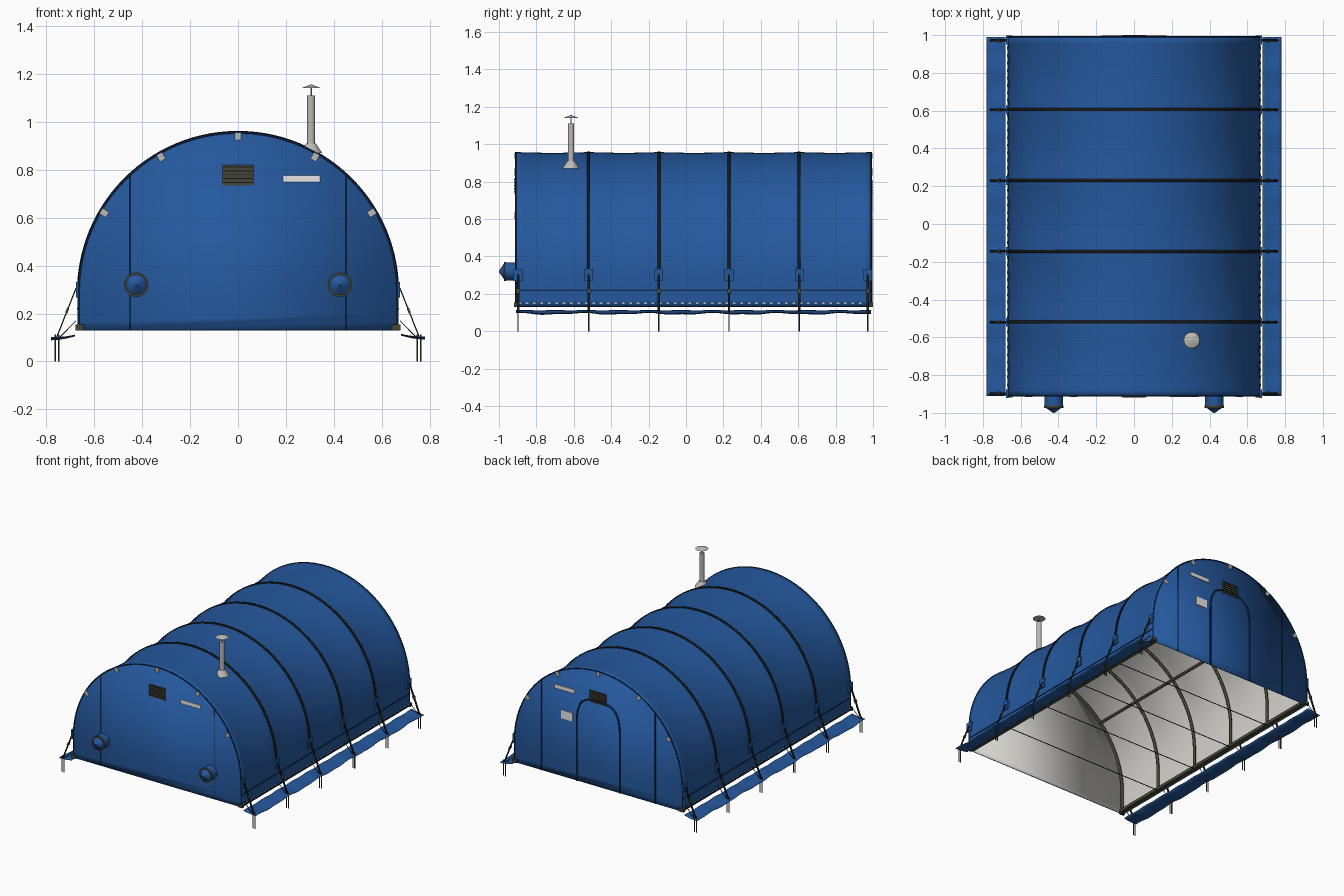
import bpy, bmesh, math
from mathutils import Matrix, Vector

cube = bpy.data.objects.get("Cube")
if cube:
    bpy.data.objects.remove(cube, do_unlink=True)

R, CZ, BASE = 0.668, 0.29, 0.13          # arch radius, arch centre height, hem height
FRONT, BACK = -0.91, 0.99
RIBS = [-0.52, -0.145, 0.23, 0.605]
STATIONS = [FRONT] + RIBS + [BACK]


def material(name, r, g, b):
    m = bpy.data.materials.new(name)
    m.use_nodes = True
    m.diffuse_color = (r, g, b, 1)
    bsdf = next(n for n in m.node_tree.nodes if n.type == 'BSDF_PRINCIPLED')
    bsdf.inputs["Base Color"].default_value = (r, g, b, 1)
    bsdf.inputs["Roughness"].default_value = 0.7
    return m


BLUE = material("blue fabric", 0.018, 0.098, 0.34)
NAVY = material("dark blue seam", 0.006, 0.025, 0.09)
LINER = material("pale liner", 0.68, 0.67, 0.63)
BLACK = material("black webbing", 0.01, 0.01, 0.01)
OLIVE = material("olive metal", 0.06, 0.06, 0.04)
STEEL = material("grey steel", 0.5, 0.49, 0.46)
WHITE = material("white plate", 0.8, 0.8, 0.8)


def finish(name, bm, *mats):
    me = bpy.data.meshes.new(name)
    bm.to_mesh(me)
    bm.free()
    for m in mats:
        me.materials.append(m)
    me.shade_smooth()
    me.set_sharp_from_angle(angle=math.radians(35))
    ob = bpy.data.objects.new(name, me)
    bpy.context.collection.objects.link(ob)
    return ob


def thicken(ob, t, inner=0):
    mod = ob.modifiers.new("thickness", 'SOLIDIFY')
    mod.thickness, mod.offset, mod.material_offset = t, -1, inner
    return ob


def grid(name, fn, nu, nv, *mats):
    bm = bmesh.new()
    v = [[bm.verts.new(fn(i / nu, j / nv)) for j in range(nv + 1)] for i in range(nu + 1)]
    for i in range(nu):
        for j in range(nv):
            bm.faces.new((v[i][j], v[i][j + 1], v[i + 1][j + 1], v[i + 1][j]))
    return finish(name, bm, *mats)


def box(name, centre, size, mat, turn=0):
    bm = bmesh.new()
    bmesh.ops.create_cube(bm, size=1, matrix=Matrix.Translation(centre)
                          @ Matrix.Rotation(turn, 4, 'Y') @ Matrix.Diagonal((*size, 1)))
    return finish(name, bm, mat)


def cone(name, start, end, r1, r2, mat):
    a, b = Vector(start), Vector(end)
    bm = bmesh.new()
    rot = (b - a).to_track_quat('Z', 'Y').to_matrix().to_4x4()
    bmesh.ops.create_cone(bm, cap_ends=True, segments=24, radius1=r1, radius2=r2,
                          depth=(b - a).length, matrix=Matrix.Translation((a + b) / 2) @ rot)
    return finish(name, bm, mat)


def tube(name, pts, r, mat):
    cu = bpy.data.curves.new(name, 'CURVE')
    cu.dimensions, cu.bevel_depth, cu.bevel_resolution, cu.use_fill_caps = '3D', r, 2, True
    sp = cu.splines.new('POLY')
    sp.points.add(len(pts) - 1)
    for p, co in zip(sp.points, pts):
        p.co = (*co, 1)
    cu.materials.append(mat)
    ob = bpy.data.objects.new(name, cu)
    bpy.context.collection.objects.link(ob)
    return ob


def arc(t, y, off=0.0):
    """Point on the half circle, t = 0 at +x and 1 at -x."""
    a = math.pi * t
    return Vector(((R + off) * math.cos(a), y, CZ + (R + off) * math.sin(a)))


def profile(t, y, off=0.0):
    """Half circle with short straight legs."""
    leg = 0.07
    if t < leg or t > 1 - leg:
        d = min(t, 1 - t) / leg
        return Vector(((R + off) * (1 if t < 0.5 else -1), y, BASE + (CZ - BASE) * d))
    return arc((t - leg) / (1 - 2 * leg), y, off)


def arch(y, off, n=64):
    return [profile(i / n, y, off) for i in range(n + 1)]


# Roof skin, sagging slightly between the ribs, with a pale inside
def skin(u, v):
    y = FRONT + (BACK - FRONT) * v
    k = max(i for i in range(5) if STATIONS[i] <= y + 1e-6)
    f = (y - STATIONS[k]) / (STATIONS[k + 1] - STATIONS[k])
    sag = (0.004 + 0.010 * math.sin(2 * math.pi * u) ** 2) * math.sin(math.pi * min(f, 1))
    return profile(u, y, -sag * min(1, 8 * u, 8 * (1 - u)))


thicken(grid("roof_skin", skin, 64, 60, BLUE, LINER), 0.006, 1)

# End walls
for name, y in (("front_wall", FRONT), ("back_wall", BACK)):
    bm = bmesh.new()
    pts = arch(y, -0.001)
    bm.faces.new([bm.verts.new(p) for p in (pts if y < 0 else pts[::-1])])
    thicken(finish(name, bm, BLUE, LINER), 0.006, 1)
    tube(name + "_edge", arch(y, -0.003), 0.004, NAVY)
    s = 1 if y > 0 else -1
    for x in (-0.45, 0.45):
        tube(name + "_seam", [(x, y, BASE), (x, y, 0.775)], 0.004 if s > 0 else 0.002, NAVY)
    # Louvred vent, name plate, edge clips and corner blocks
    vz = 0.777 if s < 0 else 0.765
    box(name + "_vent", (0, y + s * 0.003, vz), (0.13, 0.006, 0.085), OLIVE)
    for i in range(5):
        box(name + "_louvre", (0, y + s * 0.006, vz - 0.03 + 0.016 * i), (0.12, 0.007, 0.004), BLACK)
    box(name + "_plate", (0.265, y + s * 0.003, 0.762), (0.155, 0.005, 0.027), WHITE)
    for t in (0.17, 0.335, 0.5, 0.665, 0.83):
        p = arc(t, y + s * 0.002, -0.02)
        box(name + "_clip", p, (0.03, 0.008, 0.026), STEEL, -math.pi * t)
    for x in (-0.66, 0.66):
        box(name + "_corner", (x, y, 0.142), (0.036, 0.018, 0.024), OLIVE)

# Back door outline with rounded top, and its small plate
top = [(0.17 * math.copysign(abs(math.cos(a)) ** 0.6, math.cos(a)), BACK + 0.002,
        0.55 + 0.19 * math.sin(a) ** 0.8) for a in (math.pi * i / 24 for i in range(25))]
tube("door_seam", [(0.17, BACK + 0.002, BASE)] + top + [(-0.17, BACK + 0.002, BASE)], 0.006, NAVY)
box("back_small_plate", (0.248, BACK + 0.003, 0.575), (0.09, 0.005, 0.06), WHITE)

# Front air sleeves
for x in (-0.425, 0.425):
    cone("sleeve", (x, FRONT, 0.32), (x, -0.967, 0.32), 0.048, 0.048, BLUE)
    cone("sleeve_ring", (x, -0.962, 0.32), (x, -0.973, 0.32), 0.051, 0.051, OLIVE)
    cone("sleeve_tip", (x, -0.972, 0.32), (x, -1.0, 0.32), 0.043, 0.004, BLUE)

# Stove pipe
X, Y = 0.305, -0.615
cone("pipe_flange", (X, Y, 0.87), (X, Y, 0.91), 0.046, 0.02, STEEL)
cone("pipe", (X, Y, 0.88), (X, Y, 1.11), 0.017, 0.017, STEEL)
cone("pipe_cap", (X, Y, 1.14), (X, Y, 1.155), 0.042, 0.004, STEEL)
cone("pipe_cap_post", (X, Y, 1.10), (X, Y, 1.145), 0.003, 0.003, STEEL)

# Inner frame: ribs, lengthwise bars, base rails and ground ties
for y in STATIONS:
    yi = min(max(y, FRONT + 0.02), BACK - 0.02)
    tube("frame_rib", arch(yi, -0.024), 0.010, OLIVE)
for t in (0.25, 0.5, 0.75):
    tube("frame_bar", [arc(t, FRONT + 0.01, -0.026), arc(t, BACK - 0.01, -0.026)], 0.009, OLIVE)
for y in RIBS:
    box("ground_tie", (0, y, 0.136), (1.3, 0.005, 0.003), BLACK)

# Webbing over the roof at every rib
for y in RIBS:
    thicken(grid("roof_strap", lambda u, v: arc(u, y - 0.008 + 0.016 * v, 0.004), 56, 1, BLACK), 0.005)

for s in (-1, 1):
    mid, length = (FRONT + BACK) / 2, BACK - FRONT
    box("base_rail", (s * 0.645, mid, 0.142), (0.03, length - 0.02, 0.022), OLIVE)
    box("side_seam", (s * R, mid, 0.22), (0.006, length, 0.007), NAVY)
    box("hem_line", (s * R, mid, 0.136), (0.006, length, 0.007), NAVY)
    lace = box("hem_lacing", (s * (R + 0.001), FRONT + 0.02, 0.15), (0.008, 0.014, 0.006), STEEL)
    arr = lace.modifiers.new("repeat", 'ARRAY')
    arr.use_relative_offset, arr.use_constant_offset = False, True
    arr.constant_offset_displace, arr.count = (0, 0.0396, 0), 48

    # Rippled ground flap
    def flap(u, v):
        w = 0.004 * u * math.cos(v * 34) + 0.002 * math.sin(v * 71)
        return (s * (0.68 + 0.1 * u), FRONT + length * v, 0.096 + 0.014 * (1 - u) ** 2 + w)
    thicken(grid("ground_flap", flap, 6, 100, BLUE), 0.003)

    # Anchor patches, guy straps, buckles and stakes
    for y in STATIONS:
        yi = min(max(y, FRONT + 0.012), BACK - 0.018)
        box("anchor_patch", (s * (R + 0.003), yi, 0.30), (0.012, 0.046, 0.065), BLUE)
        a, b = Vector((s * 0.676, yi, 0.305)), Vector((s * 0.757, yi, 0.10))
        d = b - a
        box("guy_strap", (a + b) / 2, (0.005, 0.013, d.length), BLACK, math.atan2(d.x, d.z))
        tube("guy_rope", [(s * 0.676, yi, 0.17), (s * 0.745, yi, 0.10)], 0.002, BLACK)
        box("guy_buckle", a.lerp(b, 0.45), (0.01, 0.02, 0.022), OLIVE, math.atan2(d.x, d.z))
        for x in (0.748, 0.763):
            cone("stake", (s * x, yi, 0.0), (s * x, yi, 0.112), 0.0035, 0.0035, OLIVE)
